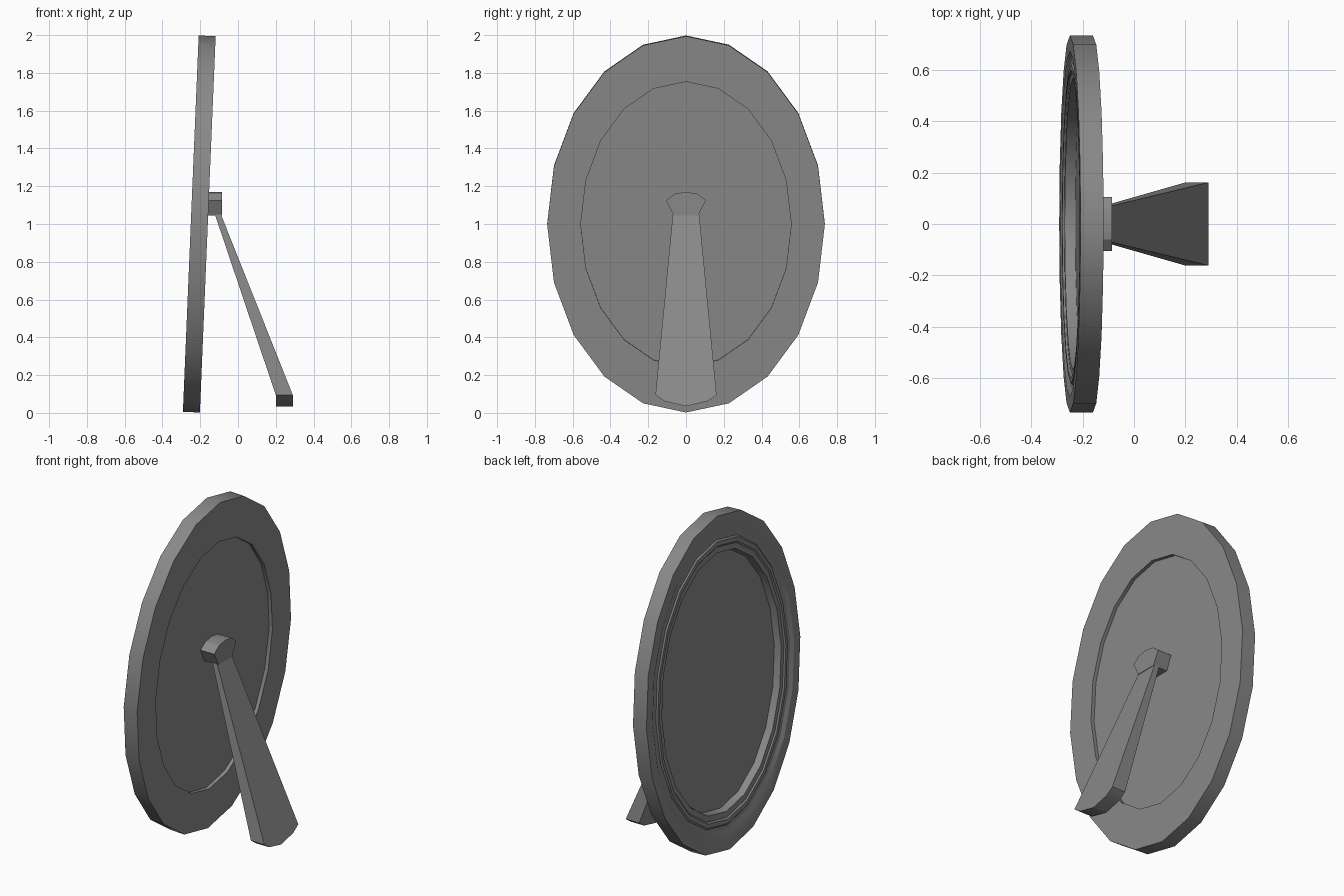
import bpy
import bmesh
import math
from mathutils import Matrix, Vector

cube = bpy.data.objects.get("Cube")
if cube:
    bpy.data.objects.remove(cube, do_unlink=True)

SIDES = 20
HALF_WIDTH, HALF_HEIGHT, THICK = 0.735, 0.997, 0.09

grey = bpy.data.materials.new("neutral grey")
grey.use_nodes = True
GREY = (0.25, 0.25, 0.25, 1)
grey.diffuse_color = GREY
grey.node_tree.nodes["Principled BSDF"].inputs["Base Color"].default_value = GREY


def finish(bm, name):
    """Turn a bmesh into a shaded object."""
    bmesh.ops.recalc_face_normals(bm, faces=bm.faces[:])
    mesh = bpy.data.meshes.new(name)
    bm.to_mesh(mesh)
    bm.free()
    mesh.materials.append(grey)
    obj = bpy.data.objects.new(name, mesh)
    bpy.context.collection.objects.link(obj)
    bpy.ops.object.select_all(action="DESELECT")
    obj.select_set(True)
    bpy.context.view_layer.objects.active = obj
    bpy.ops.object.shade_smooth_by_angle(angle=math.radians(25))
    return obj


def oval_loft(name, profile):
    """Sweep (radius ratio, depth) points round an oval and cap both ends."""
    bm = bmesh.new()
    rings = []
    for ratio, depth in profile:
        ring = []
        for i in range(SIDES):
            a = math.tau * i / SIDES
            ring.append(bm.verts.new((depth - THICK / 2,
                                      HALF_WIDTH * ratio * math.sin(a),
                                      HALF_HEIGHT * ratio * math.cos(a))))
        rings.append(ring)
    for a, b in zip(rings, rings[1:]):
        for i in range(SIDES):
            j = (i + 1) % SIDES
            bm.faces.new((a[i], a[j], b[j], b[i]))
    bm.faces.new(rings[0])
    bm.faces.new(rings[-1])
    # Lean the oval back on its lower edge
    tilt = Matrix.Rotation(math.radians(2.4), 4, "Y")
    bm.transform(Matrix.Translation((-0.205, 0, 1.0)) @ tilt)
    return finish(bm, name)


def mirrored(half):
    """Complete a half outline of (y, z) points, top centre to bottom."""
    return half + [(-y, z) for y, z in reversed(half) if y > 0]


def bridge(name, inner, outer):
    """Solid between two matching outlines of points."""
    bm = bmesh.new()
    a = [bm.verts.new(Vector(p)) for p in inner]
    b = [bm.verts.new(Vector(p)) for p in outer]
    bm.faces.new(a)
    bm.faces.new(b)
    for i in range(len(a)):
        j = (i + 1) % len(a)
        bm.faces.new((a[i], a[j], b[j], b[i]))
    return finish(bm, name)


# Oval frame: recessed front panel, stepped moulding, rim, recessed back
oval_loft("oval_frame", [
    (0.765, 0.053), (0.775, 0.012),
    (0.81, 0.012), (0.82, 0.004), (0.845, 0.004), (0.855, 0.012),
    (0.89, 0.012), (0.92, 0.0), (1.0, 0.0),
    (1.0, THICK), (0.758, THICK), (0.758, 0.068),
])

# Hinge block on the back
hinge = mirrored([(0, 1.17), (0.06, 1.16), (0.105, 1.125), (0.065, 1.045)])
bridge("hinge_block",
       [(-0.19, y, z) for y, z in hinge],
       [(-0.085, y, z) for y, z in hinge])

# Flared support leg with a rounded foot
leg = mirrored([(0.07, 1.05), (0.162, 0.095), (0.115, 0.062), (0, 0.035)])


def leg_side(top_x, foot_x):
    return [(top_x if z > 0.5 else foot_x, y, z) for y, z in leg]


bridge("support_leg", leg_side(-0.122, 0.2), leg_side(-0.09, 0.29))
